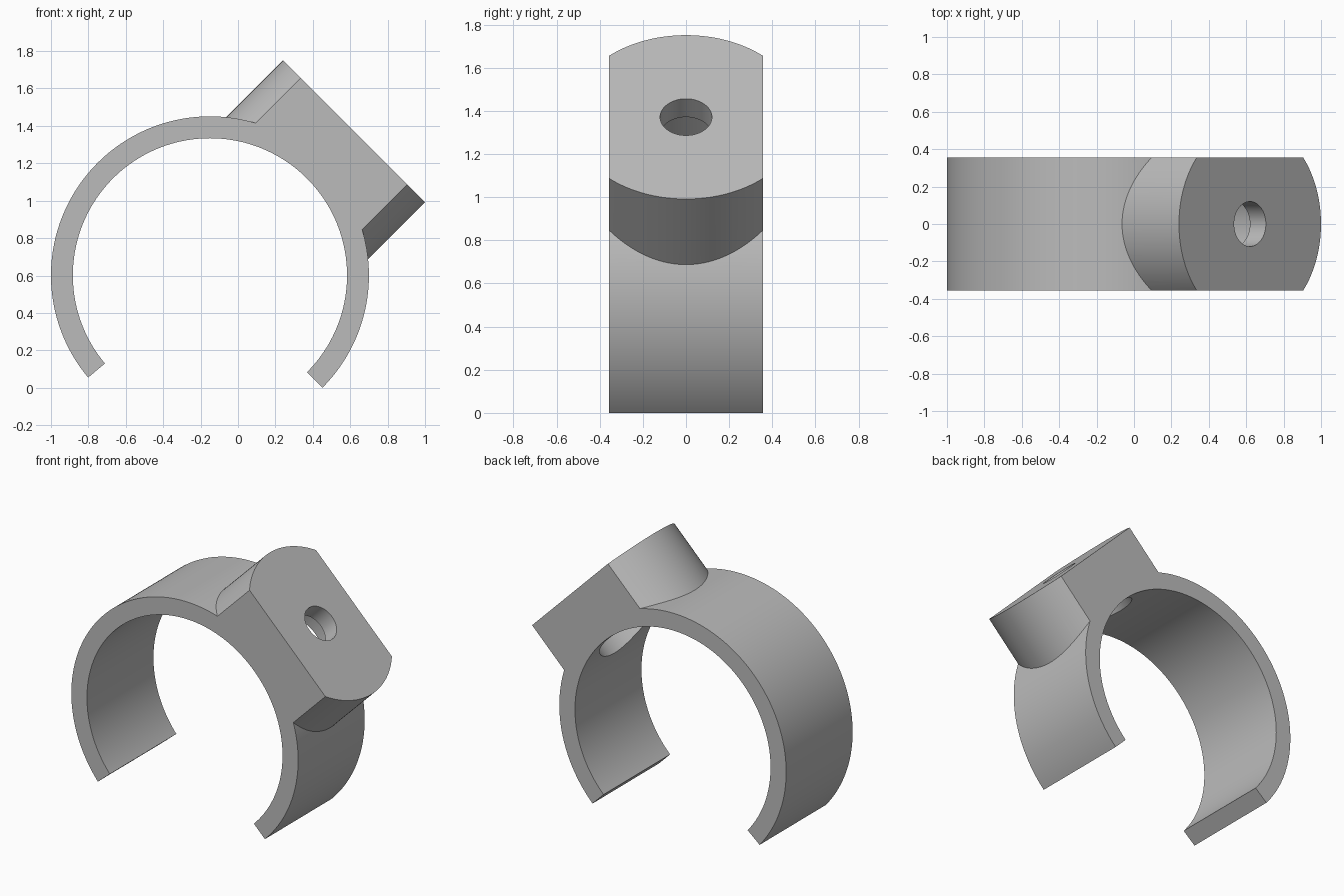
import bpy, bmesh
from math import sin, cos, radians, pi
from mathutils import Vector

cube = bpy.data.objects.get("Cube")
if cube:
    bpy.data.objects.remove(cube, do_unlink=True)

CENTRE = Vector((-0.15, 0, 0.601))    # axis of the ring
OUTER, INNER = 0.85, 0.733            # ring radii
HALF_WIDTH = 0.356
TILT = radians(45)                    # lean of the boss
AXIS = Vector((sin(TILT), 0, cos(TILT)))
BOSS_TOP = 1.089                      # distance of boss face from ring axis

grey = bpy.data.materials.new("plain_grey")
grey.use_nodes = True
colour = (0.5, 0.5, 0.5, 1)
grey.diffuse_color = colour
grey.node_tree.nodes["Principled BSDF"].inputs["Base Color"].default_value = colour


def cylinder(name, radius, start, end, direction, rotation, sides=128):
    """Cylinder along a direction, between two distances from the ring centre."""
    bpy.ops.mesh.primitive_cylinder_add(
        vertices=sides, radius=radius, depth=end - start,
        location=CENTRE + direction * (start + end) / 2, rotation=rotation)
    obj = bpy.context.object
    obj.name = name
    return obj


def boss_cylinder(name, radius, start, end):
    return cylinder(name, radius, start, end, AXIS, (0, TILT, 0))


def boolean(target, tool, operation):
    tool.hide_render = True
    mod = target.modifiers.new(operation, 'BOOLEAN')
    mod.operation, mod.object, mod.solver = operation, tool, 'EXACT'
    bpy.context.view_layer.objects.active = target
    bpy.ops.object.modifier_apply(modifier=mod.name)
    bpy.data.objects.remove(tool, do_unlink=True)


# Clip ring: an open sector, oversized in width, trimmed later
bm = bmesh.new()
steps = 144
first, last = radians(-45), radians(220)
points = [CENTRE]
for i in range(steps + 1):
    a = first + (last - first) * i / steps
    points.append(CENTRE + Vector((cos(a), 0, sin(a))) * OUTER)
shift = Vector((0, 0.7, 0))
face = bm.faces.new([bm.verts.new(p - shift) for p in points])
extruded = bmesh.ops.extrude_face_region(bm, geom=[face])["geom"]
bmesh.ops.translate(bm, vec=shift * 2,
                    verts=[g for g in extruded if isinstance(g, bmesh.types.BMVert)])
bmesh.ops.recalc_face_normals(bm, faces=bm.faces[:])
mesh = bpy.data.meshes.new("clip_ring")
bm.to_mesh(mesh)
bm.free()
clip = bpy.data.objects.new("clip_ring_with_boss", mesh)
bpy.context.collection.objects.link(clip)

# Round boss, then the ring opening
boolean(clip, boss_cylinder("boss", 0.537, 0.3, BOSS_TOP), 'UNION')
boolean(clip, cylinder("ring_opening", INNER, -1, 1, Vector((0, 1, 0)),
                       (-pi / 2, 0, 0), 192), 'DIFFERENCE')

# Trim both sides flat
bpy.ops.mesh.primitive_cube_add(size=1, location=(0, 0, 1))
slab = bpy.context.object
slab.name = "side_trim"
slab.scale = (5, HALF_WIDTH * 2, 5)
boolean(clip, slab, 'INTERSECT')

# Screw hole and the wider pocket below it
boolean(clip, boss_cylinder("pocket", 0.3, 0.2, BOSS_TOP - 0.12), 'DIFFERENCE')
boolean(clip, boss_cylinder("screw_hole", 0.12, 0.5, BOSS_TOP + 0.2), 'DIFFERENCE')

# One colour, smooth curves with sharp edges
clip.data.materials.clear()
clip.data.materials.append(grey)
for poly in clip.data.polygons:
    poly.material_index = 0
bpy.ops.object.select_all(action='DESELECT')
clip.select_set(True)
bpy.context.view_layer.objects.active = clip
bpy.ops.object.shade_smooth_by_angle(angle=radians(30))
